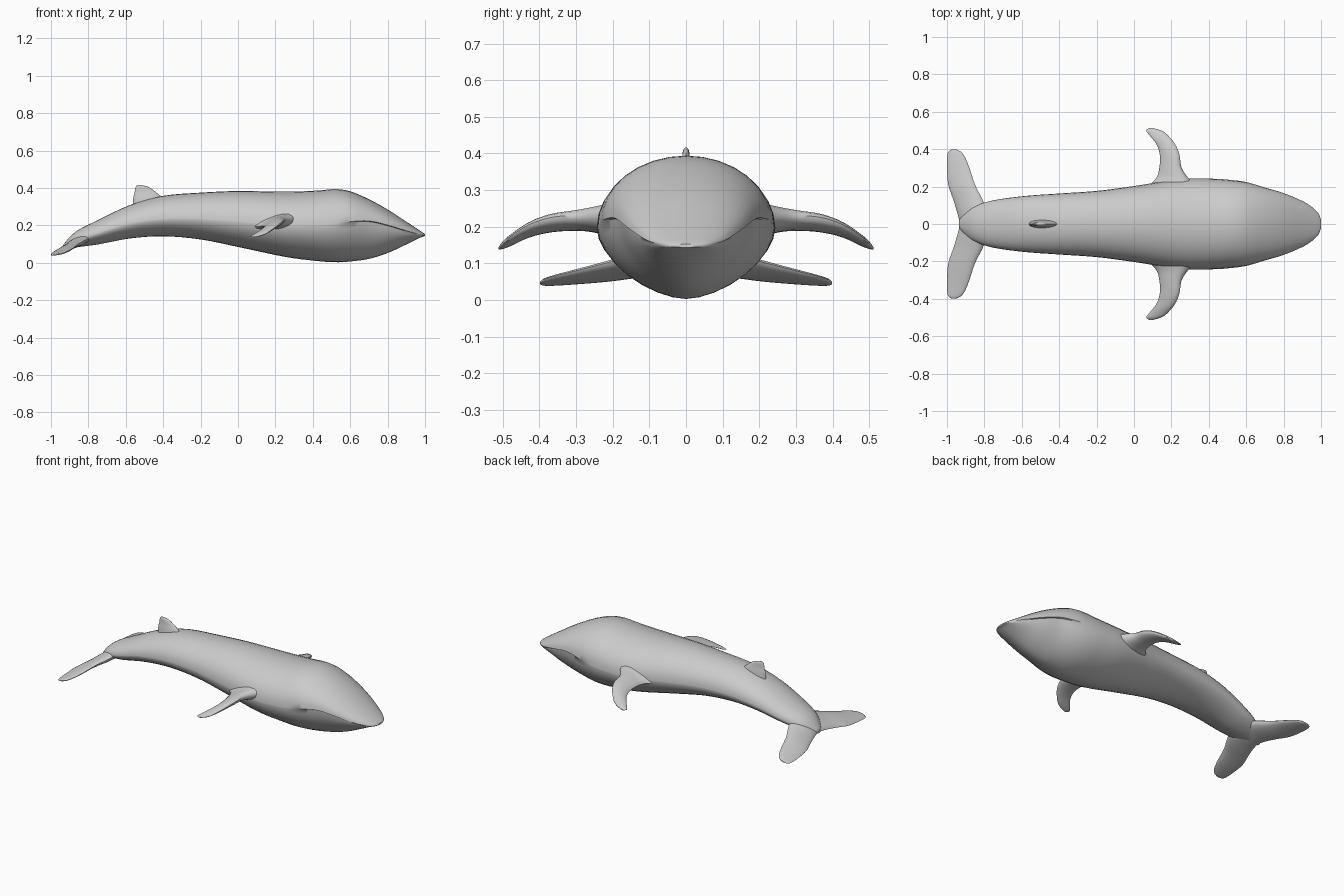
import bpy, bmesh, math
from mathutils import Vector


def smooth_rows(rows, steps):
    # Catmull-Rom interpolation between rows of numbers
    out = []
    for i in range(len(rows) - 1):
        p0, p1 = rows[max(i - 1, 0)], rows[i]
        p2, p3 = rows[i + 1], rows[min(i + 2, len(rows) - 1)]
        for s in range(steps):
            t = s / steps
            out.append([0.5 * (2 * b + (c - a) * t + (2 * a - 5 * b + 4 * c - d) * t * t
                               + (3 * b - a - 3 * c + d) * t ** 3)
                        for a, b, c, d in zip(p0, p1, p2, p3)])
    out.append(list(rows[-1]))
    return out


def loft(name, rings, mirror=False):
    bm = bmesh.new()
    loops = [[bm.verts.new(p) for p in ring] for ring in rings]
    n = len(loops[0])
    for a, b in zip(loops, loops[1:]):
        for i in range(n):
            j = (i + 1) % n
            bm.faces.new((a[i], a[j], b[j], b[i]))
    bm.faces.new(loops[0])
    bm.faces.new(loops[-1])
    bmesh.ops.recalc_face_normals(bm, faces=bm.faces)
    mesh = bpy.data.meshes.new(name)
    bm.to_mesh(mesh)
    bm.free()
    ob = bpy.data.objects.new(name, mesh)
    bpy.context.collection.objects.link(ob)
    if mirror:
        ob.modifiers.new("mirror", 'MIRROR').use_axis = (False, True, False)
    bpy.ops.object.select_all(action='DESELECT')
    ob.select_set(True)
    bpy.context.view_layer.objects.active = ob
    bpy.ops.object.shade_smooth_by_angle(angle=math.radians(45))
    return ob


def spow(v, e):
    return math.copysign(abs(v) ** e, v)


def body_ring(x, w, top, mid, bot, lip):
    # rounded upper half, slightly V-shaped lower half, stepped in under the lip
    pts, n = [], 16
    for i in range(n + 1):
        a = math.pi * i / n
        pts.append((x, w * math.cos(a), mid + (top - mid) * math.sin(a)))
    wl = w * (1 - lip)
    for i in range(n + 1):
        a = math.pi + math.pi * i / n
        pts.append((x, wl * spow(math.cos(a), 1.15),
                    mid - 0.004 + (bot - mid + 0.004) * abs(math.sin(a)) ** 1.15))
    return pts


def fin_ring(y, lx, lz, tx, tz, th):
    # teardrop section from leading edge to trailing edge
    lead, trail = Vector((lx, y, lz)), Vector((tx, y, tz))
    mid, half = (lead + trail) / 2, (lead - trail) / 2
    up = Vector((-half.z, 0, half.x)).normalized()
    ring = []
    for i in range(16):
        a = 2 * math.pi * i / 16
        ring.append(mid + half * math.cos(a)
                    + up * (th / 2 * math.sin(a) * (1 + 0.35 * math.cos(a))))
    return ring


# Body: x, half width, top z, mouth/side line z, belly z, lip step
body = [
    (1.0, 0.022, 0.153, 0.149, 0.143, 0.0),
    (0.985, 0.058, 0.164, 0.151, 0.139, 0.02),
    (0.95, 0.092, 0.187, 0.158, 0.122, 0.04),
    (0.9, 0.123, 0.220, 0.172, 0.098, 0.05),
    (0.8, 0.165, 0.285, 0.202, 0.052, 0.05),
    (0.7, 0.195, 0.340, 0.224, 0.021, 0.05),
    (0.6, 0.224, 0.382, 0.220, 0.007, 0.02),
    (0.52, 0.235, 0.394, 0.208, 0.003, 0.0),
    (0.42, 0.242, 0.386, 0.200, 0.010, 0.0),
    (0.25, 0.240, 0.380, 0.200, 0.032, 0.0),
    (0.0, 0.203, 0.384, 0.220, 0.085, 0.0),
    (-0.2, 0.177, 0.375, 0.235, 0.125, 0.0),
    (-0.4, 0.163, 0.358, 0.235, 0.142, 0.0),
    (-0.58, 0.150, 0.308, 0.210, 0.130, 0.0),
    (-0.75, 0.127, 0.228, 0.160, 0.098, 0.0),
    (-0.85, 0.095, 0.178, 0.128, 0.085, 0.0),
    (-0.9, 0.06, 0.138, 0.105, 0.075, 0.0),
    (-0.935, 0.02, 0.095, 0.085, 0.070, 0.0),
]
loft("body", [body_ring(*r) for r in smooth_rows(body, 4)])

# Flippers: y, leading x/z, trailing x/z, thickness
flipper = [
    (0.17, 0.36, 0.235, 0.04, 0.19, 0.11),
    (0.24, 0.295, 0.235, 0.115, 0.195, 0.065),
    (0.30, 0.255, 0.232, 0.135, 0.195, 0.045),
    (0.37, 0.243, 0.225, 0.138, 0.188, 0.036),
    (0.43, 0.218, 0.205, 0.118, 0.172, 0.028),
    (0.48, 0.175, 0.173, 0.078, 0.148, 0.02),
    (0.50, 0.145, 0.156, 0.066, 0.141, 0.014),
    (0.512, 0.105, 0.142, 0.08, 0.138, 0.005),
]
loft("flippers", [fin_ring(*r) for r in smooth_rows(flipper, 4)], True)

# Tail flukes
fluke = [
    (0.0, -0.80, 0.145, -0.93, 0.075, 0.05),
    (0.06, -0.785, 0.145, -0.945, 0.072, 0.05),
    (0.13, -0.81, 0.125, -0.966, 0.063, 0.04),
    (0.21, -0.85, 0.103, -0.993, 0.052, 0.03),
    (0.30, -0.88, 0.08, -1.0, 0.044, 0.022),
    (0.36, -0.905, 0.065, -0.999, 0.04, 0.016),
    (0.387, -0.927, 0.056, -0.992, 0.04, 0.012),
    (0.398, -0.95, 0.049, -0.975, 0.043, 0.005),
]
loft("flukes", [fin_ring(*r) for r in smooth_rows(fluke, 4)], True)

# Dorsal fin: z, front x, back x, half thickness
dorsal = [
    (0.28, -0.38, -0.565, 0.03),
    (0.345, -0.405, -0.56, 0.02),
    (0.375, -0.435, -0.553, 0.013),
    (0.395, -0.462, -0.55, 0.010),
    (0.408, -0.485, -0.546, 0.008),
    (0.416, -0.52, -0.538, 0.003),
]
rings = []
for z, fx, bx, th in smooth_rows(dorsal, 3):
    rings.append([((fx + bx) / 2 + (fx - bx) / 2 * math.cos(a), th * math.sin(a), z)
                  for a in (2 * math.pi * i / 16 for i in range(16))])
loft("dorsal_fin", rings)
